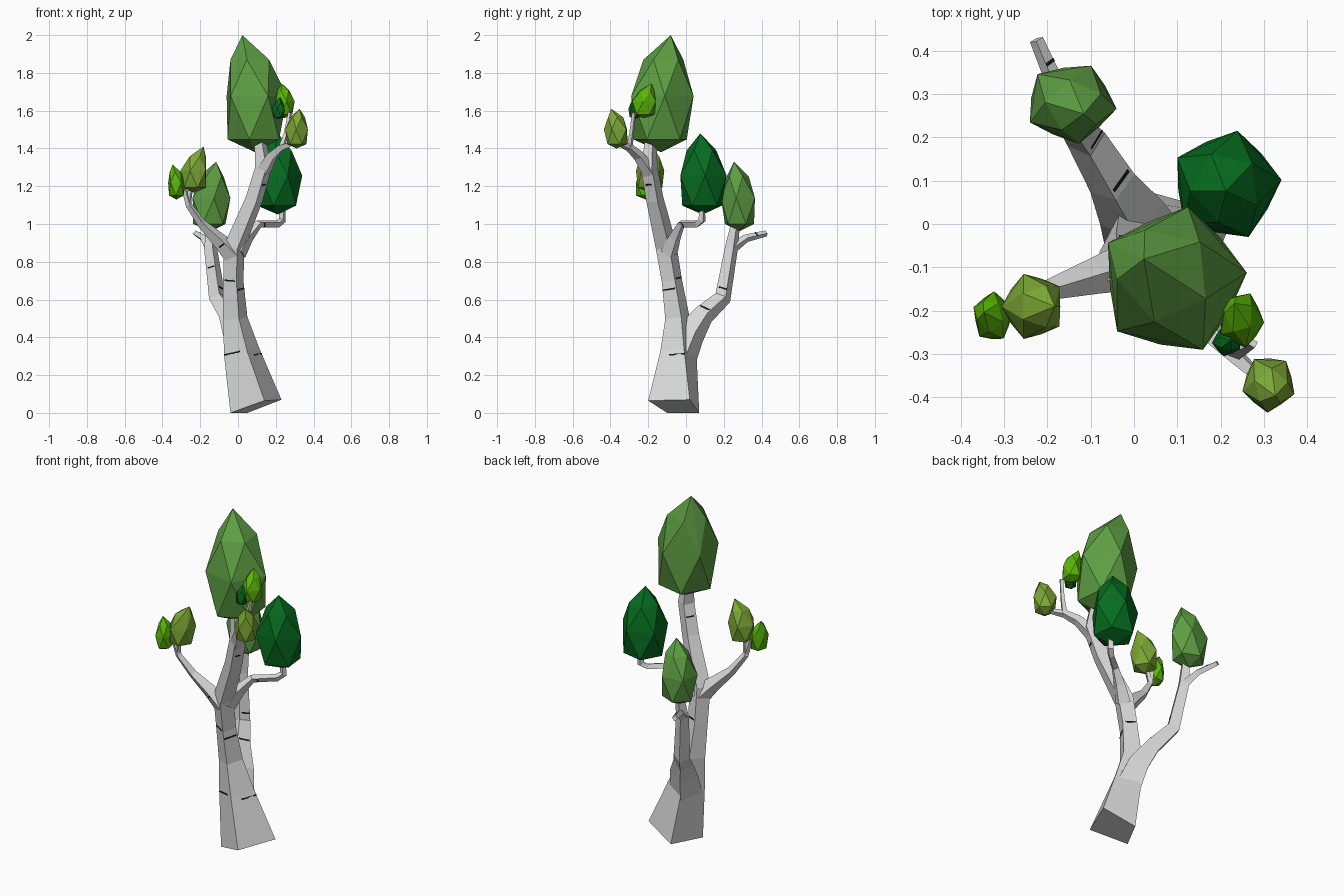
import bpy, bmesh, math
from mathutils import Vector

if "Cube" in bpy.data.objects:
    bpy.data.objects.remove(bpy.data.objects["Cube"])


def material(name, rgb):
    m = bpy.data.materials.new(name)
    m.diffuse_color = (*rgb, 1)
    m.use_nodes = True
    m.node_tree.nodes["Principled BSDF"].inputs["Base Color"].default_value = m.diffuse_color
    return m


BARK = material("pale bark", (0.70, 0.70, 0.70))
MARK = material("black bark mark", (0.01, 0.01, 0.01))
MID = material("mid green", (0.11, 0.34, 0.055))
DARK = material("dark green", (0.002, 0.15, 0.014))
OLIVE = material("olive green", (0.20, 0.39, 0.035))
BRIGHT = material("bright green", (0.10, 0.46, 0.002))


def finish(bm, name, mat):
    bmesh.ops.recalc_face_normals(bm, faces=bm.faces)
    me = bpy.data.meshes.new(name)
    bm.to_mesh(me)
    bm.free()
    me.materials.append(mat)
    ob = bpy.data.objects.new(name, me)
    bpy.context.collection.objects.link(ob)
    return ob


def limb(name, path, base=None):
    """Four-sided tapering limb; path holds (x, y, z, radius). Returns its rings."""
    pts = [Vector(p[:3]) for p in path]
    dirs = [(b - a).normalized() for a, b in zip(pts, pts[1:])]
    rings = []
    for i, p in enumerate(pts):
        t = dirs[max(i - 1, 0)] + dirs[min(i, len(dirs) - 1)]
        q = Vector((0, 0, 1)).rotation_difference(t.normalized())
        ring = []
        for k in range(4):
            a = math.radians(17 + 90 * k)
            ring.append(p + q @ Vector((math.cos(a), math.sin(a), 0)) * path[i][3])
        rings.append(ring)
    if base:
        rings[0] = [Vector(b) for b in base]
    bm = bmesh.new()
    vs = [[bm.verts.new(c) for c in r] for r in rings]
    for a, b in zip(vs, vs[1:]):
        for k in range(4):
            bm.faces.new((a[k], a[(k + 1) % 4], b[(k + 1) % 4], b[k]))
    bm.faces.new(vs[0][::-1])
    bm.faces.new(vs[-1])
    finish(bm, name, BARK)
    return rings


def bark_marks(name, rings, marks, h=0.008):
    """Thin dark strips lying on limb sides: (segment, side, t, u0, u1)."""
    bm = bmesh.new()
    for seg, k, t, u0, u1 in marks:
        a, b = rings[seg], rings[seg + 1]
        j = (k + 1) % 4
        dt = h / 2 / (b[k] - a[k]).length

        def at(u, v):
            return a[k].lerp(b[k], v).lerp(a[j].lerp(b[j], v), u)
        quad = [at(u0, t - dt), at(u1, t - dt), at(u1, t + dt), at(u0, t + dt)]
        n = (quad[1] - quad[0]).cross(quad[3] - quad[0]).normalized() * 0.002
        lo = [bm.verts.new(c - n) for c in quad]
        hi = [bm.verts.new(c + n) for c in quad]
        bm.faces.new(lo[::-1])
        bm.faces.new(hi)
        for i in range(4):
            m = (i + 1) % 4
            bm.faces.new((lo[i], lo[m], hi[m], hi[i]))
    finish(bm, name, MARK)


def foliage(name, mat, x, y, z, apex, twist):
    """Faceted teardrop clump fitted to x, y, z ranges with a leaning tip."""
    cx, cy = sum(x) / 2, sum(y) / 2
    rx, ry = (x[1] - x[0]) / 2, (y[1] - y[0]) / 2
    ax, ay = (apex[0] - cx) / rx, (apex[1] - cy) / ry
    pts = [Vector((ax, ay, 1)), Vector((0, 0, 0))]
    for zz, r, off in ((0.79, 0.66, 0), (0.48, 1.03, 36), (0.11, 0.88, 0)):
        lean = 0.5 * max(zz - 0.45, 0) / 0.55
        for k in range(5):
            a = math.radians(twist + off + 72 * k)
            pts.append(Vector((r * math.cos(a) + ax * lean, r * math.sin(a) + ay * lean, zz)))
    for i, (lo, hi) in enumerate((x, y)):
        c0, c1 = min(p[i] for p in pts), max(p[i] for p in pts)
        for p in pts:
            p[i] = lo + (p[i] - c0) / (c1 - c0) * (hi - lo)
    for p in pts:
        p.z = z[0] + p.z * (z[1] - z[0])
    bm = bmesh.new()
    for p in pts:
        bm.verts.new(p)
    bmesh.ops.convex_hull(bm, input=bm.verts)
    finish(bm, name, mat)


# Trunk with a tilted, cut-off foot
trunk = limb("trunk", [
    (0.095, -0.05, 0.035, 0.14), (0.02, -0.04, 0.32, 0.10), (-0.015, -0.045, 0.50, 0.068),
    (-0.025, -0.075, 0.70, 0.056), (-0.02, -0.105, 0.88, 0.058), (0.085, -0.165, 1.13, 0.048),
    (0.135, -0.195, 1.30, 0.046), (0.115, -0.185, 1.46, 0.03)],
    base=[(0.23, 0.02, 0.07), (0.05, 0.07, 0), (-0.04, -0.10, 0), (0.14, -0.20, 0.065)])

# Main branches
back = limb("back_branch", [
    (0.022, -0.032, 0.29, 0.092), (-0.005, 0.025, 0.42, 0.078), (-0.05, 0.095, 0.52, 0.056),
    (-0.11, 0.195, 0.61, 0.046), (-0.145, 0.24, 0.87, 0.036), (-0.14, 0.265, 1.02, 0.024)])
stub = limb("back_stub", [
    (-0.145, 0.238, 0.87, 0.032), (-0.18, 0.32, 0.925, 0.021), (-0.225, 0.425, 0.95, 0.016)])
left = limb("left_branch", [
    (-0.02, -0.10, 0.83, 0.055), (-0.09, -0.12, 0.905, 0.042), (-0.19, -0.15, 1.0, 0.025),
    (-0.26, -0.18, 1.10, 0.018), (-0.285, -0.19, 1.19, 0.014)])
right = limb("right_branch", [
    (0.0, -0.09, 0.85, 0.048), (0.05, -0.06, 0.93, 0.034), (0.11, -0.025, 1.0, 0.022),
    (0.21, 0.06, 1.0, 0.02), (0.235, 0.085, 1.02, 0.02), (0.235, 0.085, 1.09, 0.016)])
front = limb("front_branch", [
    (0.13, -0.19, 1.27, 0.042), (0.18, -0.25, 1.36, 0.03), (0.23, -0.30, 1.405, 0.022),
    (0.30, -0.365, 1.43, 0.013)])
limb("front_twig", [
    (0.23, -0.30, 1.40, 0.018), (0.255, -0.288, 1.48, 0.013), (0.275, -0.275, 1.59, 0.011)])
limb("left_twig", [(-0.265, -0.178, 1.10, 0.016), (-0.25, -0.19, 1.19, 0.012)])

# Dark strips on the bark
bark_marks("trunk_marks", trunk, [
    (1, 2, 0.04, 0.0, 0.7), (0, 3, 0.9, 0.4, 1.0), (3, 2, 0.03, 0.1, 0.9),
    (2, 3, 0.78, 0.0, 0.9), (5, 3, 0.5, 0.2, 0.7), (5, 1, 0.6, 0.1, 0.8), (3, 0, 0.05, 0.2, 0.9)])
bark_marks("back_branch_marks", back, [
    (2, 3, 0.15, 0.1, 0.9), (3, 3, 0.15, 0.2, 1.0), (3, 2, 0.6, 0.2, 0.9)])
bark_marks("stub_marks", stub, [(1, 3, 0.5, 0.0, 1.0)])
bark_marks("left_branch_marks", left, [(0, 2, 0.9, 0.3, 0.9)])
bark_marks("right_branch_marks", right, [(2, 3, 0.2, 0.1, 0.9)])

# Foliage clumps
foliage("crown_foliage", MID, (-0.06, 0.26), (-0.29, 0.04), (1.38, 2.0), (0.035, -0.075), -30)
foliage("right_foliage", DARK, (0.10, 0.34), (-0.03, 0.215), (1.05, 1.48), (0.22, 0.08), -30)
foliage("back_foliage", MID, (-0.24, -0.04), (0.185, 0.365), (0.96, 1.33), (-0.11, 0.25), 28)
foliage("left_foliage", OLIVE, (-0.305, -0.17), (-0.265, -0.115), (1.165, 1.41), (-0.19, -0.19), 0)
foliage("far_left_foliage", BRIGHT, (-0.37, -0.28), (-0.265, -0.155), (1.13, 1.315), (-0.345, -0.20), 50)
foliage("front_foliage", OLIVE, (0.25, 0.37), (-0.435, -0.31), (1.40, 1.61), (0.325, -0.40), 15)
foliage("upper_foliage", BRIGHT, (0.20, 0.30), (-0.285, -0.16), (1.56, 1.745), (0.235, -0.185), 30)
foliage("small_foliage", DARK, (0.18, 0.245), (-0.305, -0.24), (1.555, 1.67), (0.22, -0.27), 5)
